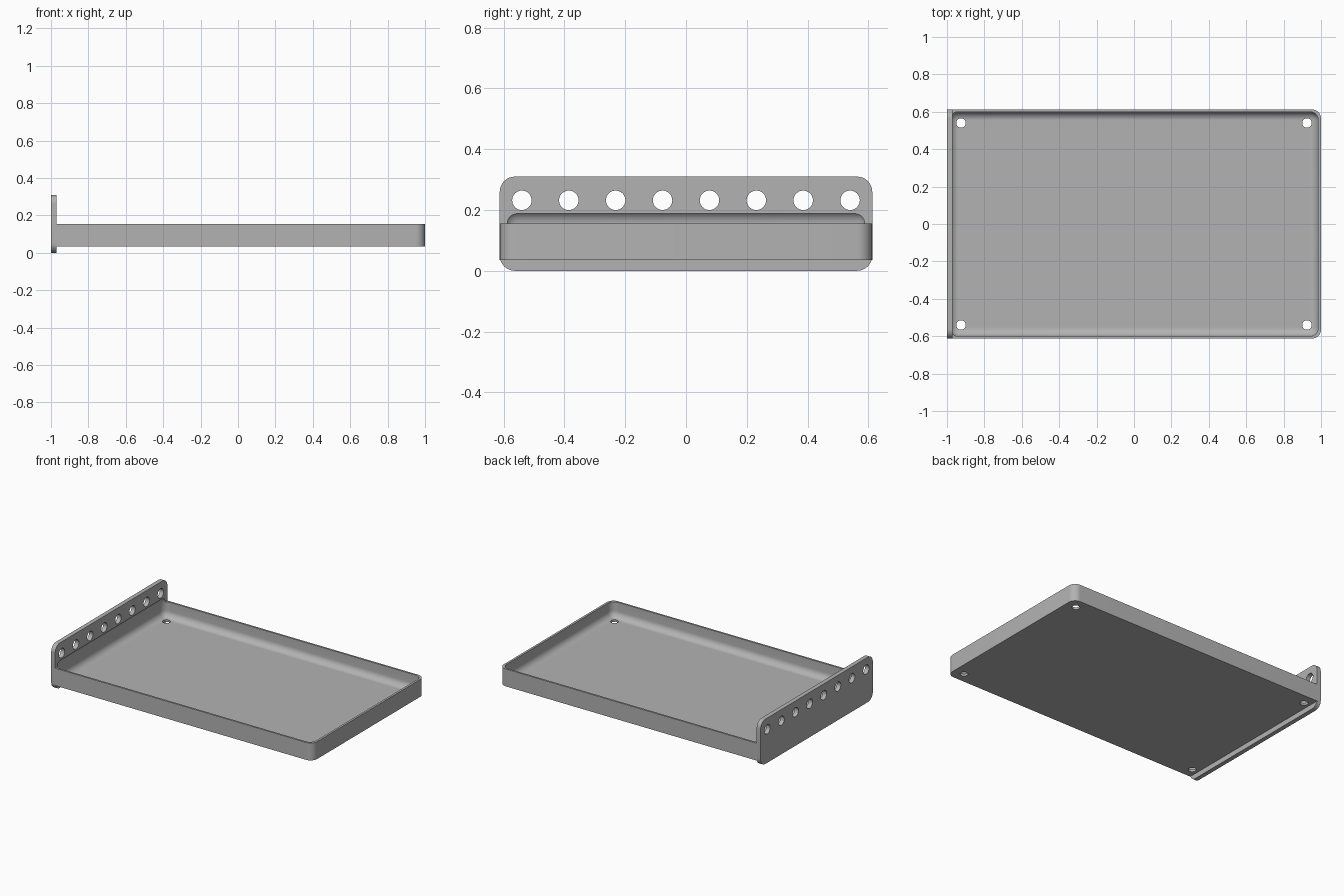
import bpy, bmesh, math
from mathutils import Matrix, Vector

old = bpy.data.objects.get("Cube")
if old:
    bpy.data.objects.remove(old, do_unlink=True)

grey = bpy.data.materials.new("plain grey")
grey.use_nodes = True
colour = (0.45, 0.45, 0.45, 1)
grey.diffuse_color = colour
grey.node_tree.nodes["Principled BSDF"].inputs["Base Color"].default_value = colour


def make_object(name, bm):
    mesh = bpy.data.meshes.new(name)
    bmesh.ops.recalc_face_normals(bm, faces=bm.faces)
    bm.to_mesh(mesh)
    bm.free()
    mesh.materials.append(grey)
    obj = bpy.data.objects.new(name, mesh)
    bpy.context.collection.objects.link(obj)
    return obj


def rounded_box(name, low, high, radius, keep, segments=8):
    """Box between two corners; edges passing the keep test are rounded."""
    low, high = Vector(low), Vector(high)
    bm = bmesh.new()
    bmesh.ops.create_cube(bm, size=1)
    for v in bm.verts:
        v.co = Vector([(low[i] + high[i]) / 2 + v.co[i] * (high[i] - low[i]) for i in range(3)])
    edges = [e for e in bm.edges if keep(e.verts[0].co, e.verts[1].co)]
    bmesh.ops.bevel(bm, geom=edges, offset=radius, segments=segments,
                    profile=0.5, affect='EDGES', clamp_overlap=True)
    return make_object(name, bm)


def drills(name, centres, radius, depth, axis):
    """A set of cylinders along one axis, used as a cutter."""
    bm = bmesh.new()
    turn = Matrix.Rotation(math.pi / 2, 4, 'Y') if axis == 'X' else Matrix()
    for c in centres:
        bmesh.ops.create_cone(bm, cap_ends=True, segments=32, radius1=radius, radius2=radius,
                              depth=depth, matrix=Matrix.Translation(c) @ turn)
    return make_object(name, bm)


def combine(target, tool, operation):
    mod = target.modifiers.new(operation.lower(), 'BOOLEAN')
    mod.object, mod.operation, mod.solver = tool, operation, 'EXACT'
    bpy.context.view_layer.objects.active = target
    bpy.ops.object.modifier_apply(modifier=mod.name)
    bpy.data.objects.remove(tool, do_unlink=True)


HALF_WIDTH = 0.613

# Tray body: only the two free upright corners are rounded
tray = rounded_box("tray_with_end_plate", (-0.975, -HALF_WIDTH, 0.035), (1, HALF_WIDTH, 0.155), 0.05,
                   lambda a, b: abs(a.z - b.z) > 0.01 and a.x > 0)

# End plate with four rounded corners
plate = rounded_box("end_plate", (-1, -HALF_WIDTH, 0), (-0.97, HALF_WIDTH, 0.31), 0.05,
                    lambda a, b: abs(a.x - b.x) > 0.01)
combine(tray, plate, 'UNION')

# Hollow with rounded edges, scooped slightly into the plate
hollow = rounded_box("hollow", (-0.985, -0.6, 0.05), (0.985, 0.6, 0.2), 0.045,
                     lambda a, b: True)
combine(tray, hollow, 'DIFFERENCE')

# Row of holes through the end plate
row = [(-0.985, -0.54 + i * 1.08 / 7, 0.232) for i in range(8)]
combine(tray, drills("row_holes", row, 0.032, 0.2, 'X'), 'DIFFERENCE')

# Corner holes through the floor
corners = [(x, y, 0.05) for x in (-0.925, 0.925) for y in (-0.54, 0.54)]
combine(tray, drills("floor_holes", corners, 0.025, 0.1, 'Z'), 'DIFFERENCE')

# Smooth the rounds, keep the edges crisp
bpy.ops.object.select_all(action='DESELECT')
tray.select_set(True)
bpy.context.view_layer.objects.active = tray
bpy.ops.object.shade_smooth_by_angle(angle=math.radians(30))
